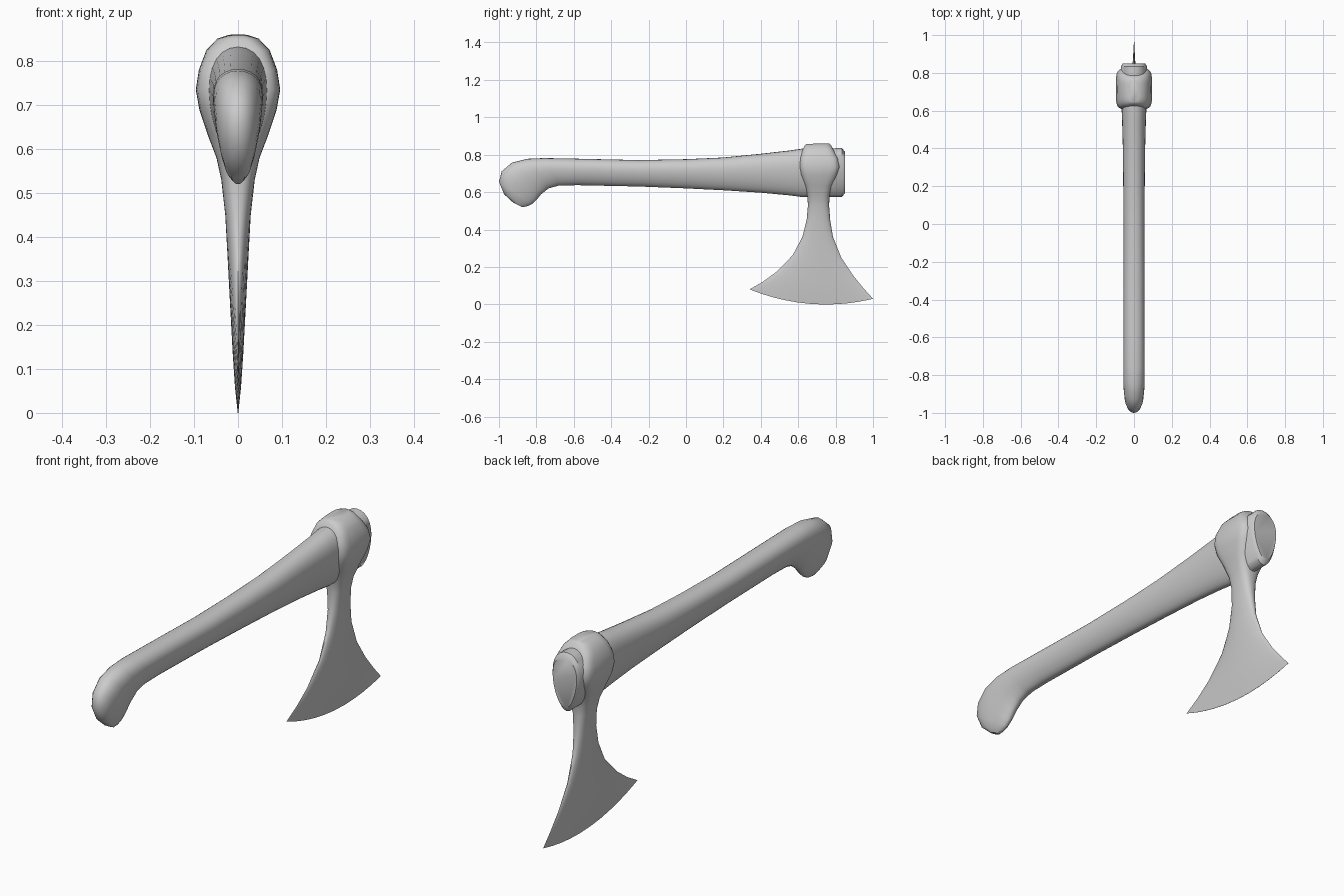
import bpy, bmesh, math


def spow(v, p):
    return math.copysign(abs(v) ** p, v)


def loft(name, sections, n=28):
    """Skin rings spanning two side-profile points (y, z):
    (start, end, half width, roundness exponent, width skew toward start, downward sag)."""
    bm = bmesh.new()
    rings = []
    for (ya, za), (yb, zb), w, e, skew, sag in sections:
        ring = []
        for i in range(n):
            t = 2 * math.pi * i / n
            c = spow(math.cos(t), 2 / e)
            x = w * spow(math.sin(t), 2 / e) * (1 + skew * c)
            f = (1 - c) / 2
            y = ya + (yb - ya) * f
            z = za + (zb - za) * f - sag * (1 - c * c)
            ring.append(bm.verts.new((x, y, z)))
        rings.append(ring)
    for a, b in zip(rings, rings[1:]):
        for i in range(n):
            j = (i + 1) % n
            bm.faces.new((a[i], a[j], b[j], b[i]))
    bm.faces.new(rings[0])
    bm.faces.new(rings[-1])
    bmesh.ops.recalc_face_normals(bm, faces=bm.faces)
    me = bpy.data.meshes.new(name)
    bm.to_mesh(me)
    bm.free()
    ob = bpy.data.objects.new(name, me)
    bpy.context.collection.objects.link(ob)
    bpy.ops.object.select_all(action='DESELECT')
    ob.select_set(True)
    bpy.context.view_layer.objects.active = ob
    bpy.ops.object.shade_smooth_by_angle(angle=math.radians(40))
    return ob


# Handle: egg-shaped sections (top point, bottom point, half width), curling into the knob
handle = [
    ((0.85, 0.815), (0.85, 0.595), 0.057),
    ((0.835, 0.835), (0.835, 0.575), 0.067),
    ((0.62, 0.832), (0.62, 0.574), 0.064),
    ((0.55, 0.822), (0.55, 0.583), 0.061),
    ((0.40, 0.805), (0.40, 0.597), 0.057),
    ((0.20, 0.785), (0.20, 0.610), 0.055),
    ((0.00, 0.776), (0.00, 0.620), 0.053),
    ((-0.25, 0.771), (-0.25, 0.630), 0.053),
    ((-0.60, 0.779), (-0.58, 0.637), 0.053),
    ((-0.76, 0.782), (-0.68, 0.635), 0.054),
    ((-0.85, 0.778), (-0.735, 0.620), 0.054),
    ((-0.93, 0.758), (-0.775, 0.588), 0.053),
    ((-0.985, 0.712), (-0.802, 0.555), 0.048),
    ((-1.00, 0.655), (-0.825, 0.535), 0.040),
    ((-0.972, 0.588), (-0.85, 0.524), 0.029),
    ((-0.925, 0.545), (-0.875, 0.520), 0.014),
]
loft("handle", [(a, b, w, 2.1, 0.25, 0) for a, b, w in handle])

# Axe head: eye, neck and flared blade
# (near y, near z, far y, far z, half width, exponent, sag)
head = [
    (0.645, 0.858, 0.765, 0.860, 0.022, 3.0, 0),
    (0.635, 0.850, 0.775, 0.852, 0.047, 3.2, 0),
    (0.622, 0.825, 0.790, 0.825, 0.072, 4.0, 0),
    (0.608, 0.780, 0.815, 0.780, 0.089, 5.0, 0),
    (0.605, 0.735, 0.825, 0.735, 0.096, 5.0, 0),
    (0.612, 0.690, 0.812, 0.690, 0.088, 4.5, 0),
    (0.632, 0.635, 0.785, 0.635, 0.070, 3.5, 0),
    (0.648, 0.580, 0.768, 0.580, 0.049, 3.0, 0),
    (0.652, 0.530, 0.765, 0.530, 0.038, 2.6, 0),
    (0.645, 0.450, 0.771, 0.450, 0.029, 2.4, 0),
    (0.622, 0.360, 0.786, 0.360, 0.024, 2.2, 0),
    (0.570, 0.262, 0.830, 0.250, 0.018, 2.0, 0.01),
    (0.485, 0.175, 0.893, 0.155, 0.012, 2.0, 0.03),
    (0.410, 0.120, 0.950, 0.085, 0.007, 2.0, 0.043),
    (0.340, 0.080, 1.000, 0.030, 0.0006, 2.0, 0.053),
]
loft("axe_head", [((ya, za), (yb, zb), w, e, 0, sag)
                  for ya, za, yb, zb, w, e, sag in head])
